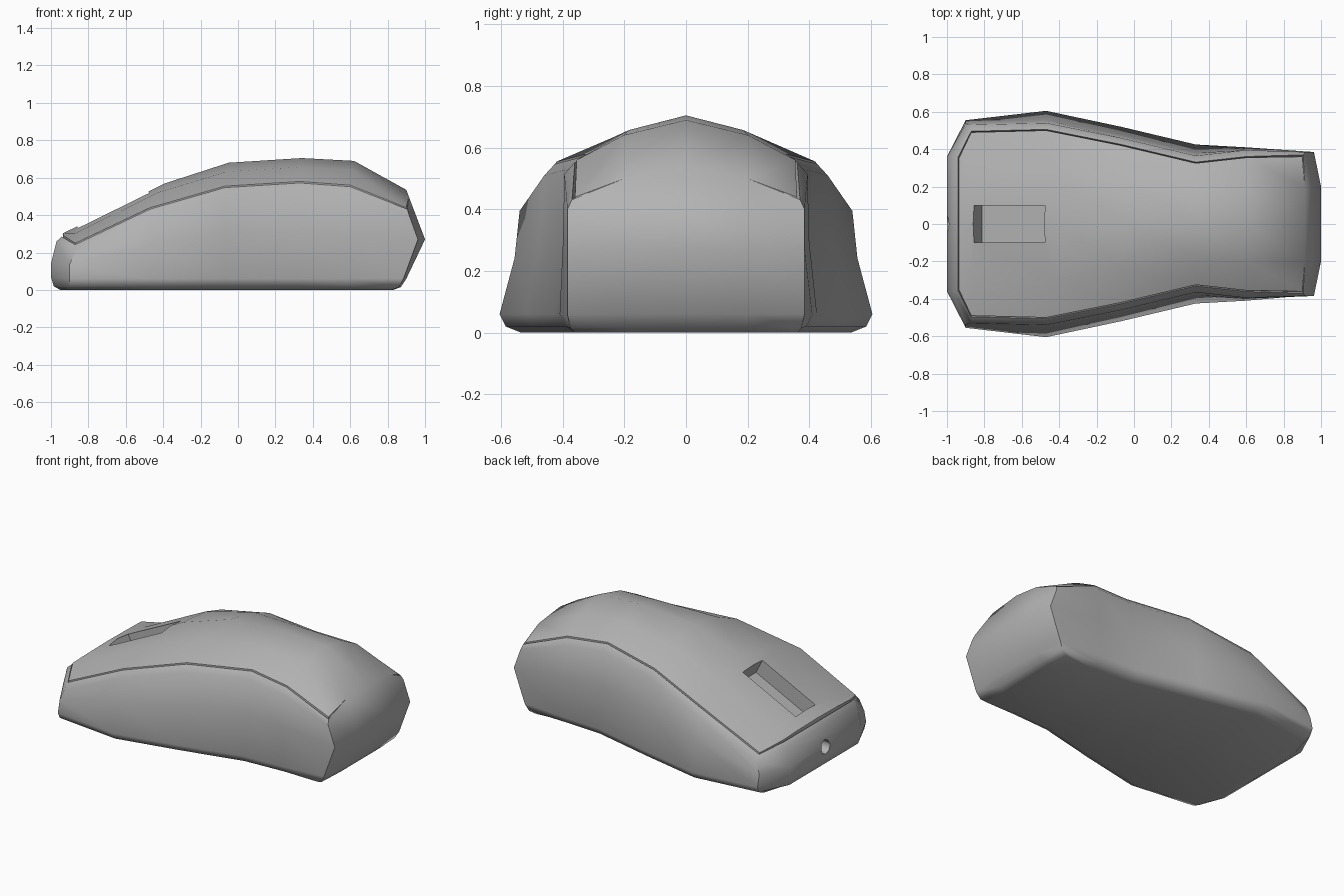
import bpy, bmesh, math
from mathutils import Vector

if "Cube" in bpy.data.objects:
    bpy.data.objects.remove(bpy.data.objects["Cube"])


def station(xb, xs, yb, ys, zs, xc, zc):
    """Half cross-section: floor edge, side wall, chamfer, seam groove, top shell."""
    yc = ys + 0.04
    return [(xb, yb - 0.07, 0), (xb, yb - 0.02, 0.02), (xb, yb, 0.06),
            (xb, yc + 0.25 * (yb - yc), 0.55 * zs), (xs, yc, zs - 0.045),
            (xs, ys + 0.006, zs - 0.008), (xs, ys, zs - 0.025), (xs, ys, zs),
            ((xs + xc) / 2, 0.57 * ys, zs + 0.62 * (zc - zs)), (xc, 0, zc)]


# Nose, blunt and flat across the front
nose = [(-.95, .32, 0), (-.985, .35, .02), (-1, .36, .07), (-1, .36, .14),
        (-.97, .36, .26), (-.942, .355, .285), (-.934, .348, .272),
        (-.937, .35, .295), (-.935, .2, .3), (-.935, 0, .303)]
# Rear corner and the sloping rear face
crown = (.913, .2, .5)
rear = [(.82, .36, 0), (.86, .375, .015), (.885, .385, .06), (.962, .385, .27),
        (.915, .385, .4), (.905, .37, .432), (.898, .362, .42),
        (.9, .36, .44), crown, (.9, 0, .535)]
back = [(.83, .2, 0), (.87, .2, .015), (.9, .2, .06), (1, .2, .27)] \
    + [crown] * 5 + [(.9, 0, .535)]
halves = [nose,
          station(-.9, -.87, .555, .49, .25, -.87, .335),
          station(-.47, -.47, .605, .50, .44, -.39, .57),
          station(-.07, -.07, .52, .42, .555, -.05, .68),
          station(.33, .33, .425, .325, .58, .34, .705),
          station(.60, .60, .41, .355, .56, .62, .69),
          rear, back]

# Body: loft the mirrored sections and close both ends with strips
bm = bmesh.new()
rings = []
for h in halves:
    pts = h + [(x, -y, z) for x, y, z in reversed(h[:-1])]
    rings.append([bm.verts.new(p) for p in pts])
n = len(rings[0])
for a, b in zip(rings, rings[1:]):
    for i in range(n):
        j = (i + 1) % n
        bm.faces.new((a[i], a[j], b[j], b[i]))
for r in (rings[0], rings[-1]):
    for i in range(n // 2 - 1):
        bm.faces.new((r[i], r[i + 1], r[n - 2 - i], r[n - 1 - i]))
    m = n // 2
    bm.faces.new((r[m - 1], r[m], r[m + 1]))
bmesh.ops.remove_doubles(bm, verts=bm.verts[:], dist=1e-4)
bmesh.ops.recalc_face_normals(bm, faces=bm.faces[:])
mesh = bpy.data.meshes.new("mouse_body")
bm.to_mesh(mesh)
bm.free()
body = bpy.data.objects.new("mouse_body", mesh)
bpy.context.collection.objects.link(body)

# Dark grey plastic
grey = bpy.data.materials.new("grey_plastic")
grey.diffuse_color = (0.45, 0.45, 0.45, 1)
grey.use_nodes = True
grey.node_tree.nodes["Principled BSDF"].inputs["Base Color"].default_value = grey.diffuse_color
mesh.materials.append(grey)


def cut(cutter):
    """Subtract a cutter from the body and remove it."""
    cutter.hide_render = True
    cutter.data.materials.append(grey)
    mod = body.modifiers.new("cut", 'BOOLEAN')
    mod.operation, mod.solver, mod.object = 'DIFFERENCE', 'EXACT', cutter
    bpy.context.view_layer.objects.active = body
    bpy.ops.object.modifier_apply(modifier=mod.name)
    bpy.data.objects.remove(cutter)


# Wheel slot, a box sunk square to the sloping top
p, q = Vector((-.86, 0, .34)), Vector((-.48, 0, .526))
slope = math.atan2(q.z - p.z, q.x - p.x)
normal = Vector((-math.sin(slope), 0, math.cos(slope)))
bpy.ops.mesh.primitive_cube_add(size=1, location=(p + q) / 2 + normal * 0.04,
                                rotation=(0, -slope, 0))
slot = bpy.context.object
slot.name = "wheel_slot_cutter"
slot.scale = ((q - p).length, 0.2, 0.3)
cut(slot)

# Cable hole in the nose
bpy.ops.mesh.primitive_cylinder_add(vertices=8, radius=0.045, depth=0.2,
                                    location=(-1, 0, .135), rotation=(0, math.pi / 2, 0))
bpy.context.object.name = "cable_hole_cutter"
cut(bpy.context.object)

# Soft shading with crisp seams
bpy.ops.object.select_all(action='DESELECT')
body.select_set(True)
bpy.context.view_layer.objects.active = body
bpy.ops.object.shade_smooth_by_angle(angle=math.radians(45))
